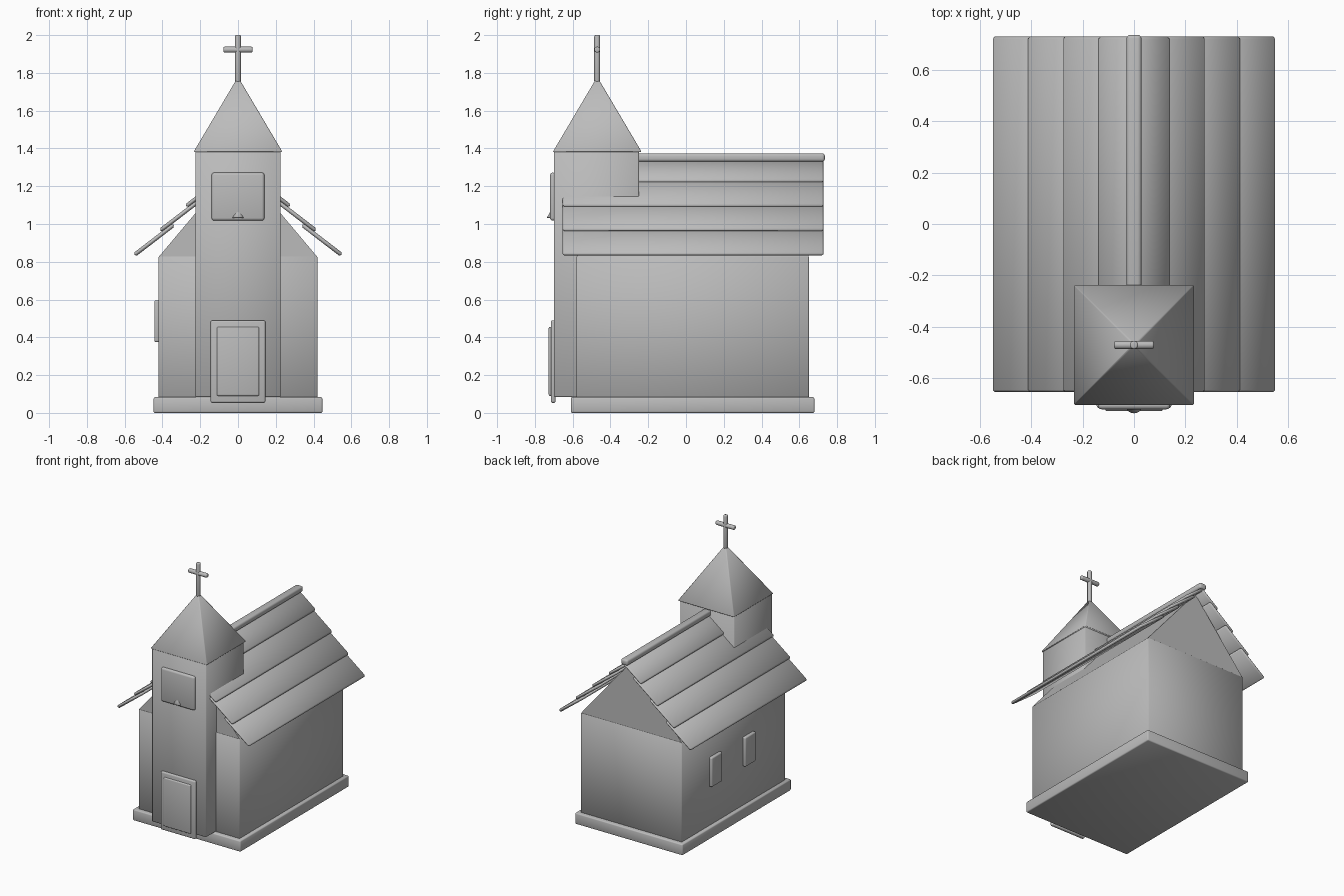
import bpy, bmesh
from math import pi, radians
from mathutils import Matrix, Vector

cube = bpy.data.objects.get("Cube")
if cube:
    bpy.data.objects.remove(cube, do_unlink=True)

grey = bpy.data.materials.new("plain_grey")
grey.use_nodes = True
grey.diffuse_color = (0.5, 0.5, 0.5, 1)
grey.node_tree.nodes["Principled BSDF"].inputs["Base Color"].default_value = (0.5, 0.5, 0.5, 1)


def finish(name, bm, bevel=0.0, segments=1, smooth=True):
    """Round the sharp edges and turn the bmesh into an object."""
    bmesh.ops.recalc_face_normals(bm, faces=bm.faces[:])
    if bevel:
        sharp = [e for e in bm.edges if e.calc_face_angle(0) > radians(35)]
        bmesh.ops.bevel(bm, geom=sharp, offset=bevel, segments=segments,
                        profile=0.5, affect='EDGES', clamp_overlap=True)
    for f in bm.faces:
        f.smooth = smooth
    mesh = bpy.data.meshes.new(name)
    bm.to_mesh(mesh)
    bm.free()
    mesh.materials.append(grey)
    ob = bpy.data.objects.new(name, mesh)
    bpy.context.collection.objects.link(ob)


def box(name, x, y, z, bevel, segments=1, matrix=Matrix()):
    """Box from (min, max) ranges, optionally moved by a matrix."""
    bm = bmesh.new()
    size = Matrix.Diagonal((x[1] - x[0], y[1] - y[0], z[1] - z[0], 1))
    mid = Vector((x[0] + x[1], y[0] + y[1], z[0] + z[1])) / 2
    bmesh.ops.create_cube(bm, size=1, matrix=matrix @ Matrix.Translation(mid) @ size)
    finish(name, bm, bevel, segments)


def cone(name, place, r1, r2, depth, sides, bevel, segments=1, turn=Matrix()):
    bm = bmesh.new()
    bmesh.ops.create_cone(bm, cap_ends=True, segments=sides, radius1=r1, radius2=r2,
                          depth=depth, matrix=Matrix.Translation(place) @ turn)
    finish(name, bm, bevel, segments)


# Plinth, hall and tower
box("plinth", (-.447, .447), (-.61, .68), (0, .083), 0.008, 2)
box("hall", (-.42, .42), (-.58, .65), (.08, .83), 0.004)
box("tower", (-.225, .225), (-.7, -.25), (.085, 1.39), 0.004)

# Gable prism closing the hall under the roof
bm = bmesh.new()
profile = [(-.418, .828), (.418, .828), (0, 1.325)]
face = bm.faces.new([bm.verts.new((x, -.578, z)) for x, z in profile])
back = bmesh.ops.extrude_face_region(bm, geom=[face])["geom"]
bmesh.ops.translate(bm, vec=(0, 1.226, 0),
                    verts=[v for v in back if isinstance(v, bmesh.types.BMVert)])
finish("gable", bm, smooth=False)

# Overlapping roof planks, lowest first
for side, label in ((1, "left"), (-1, "right")):
    for i in range(4):
        edge = Vector((.547 - .137 * i, 0, .836 + .129 * i))
        length = .26 if i < 3 else .18
        tilt = Matrix.Rotation(radians(37.5), 4, 'Y')
        place = Matrix.Scale(side, 4, (1, 0, 0)) @ Matrix.Translation(edge) @ tilt
        box(f"roof_plank_{label}_{i + 1}", (-length, 0), (-.653, .728), (-.01, .012),
            0.009, 1, place)

# Ridge cap
box("ridge_cap", (-.029, .029), (-.3, .735), (1.33, 1.374), 0.014, 3)

# Spire and cross
cone("spire", (0, -.47, 1.577), .235 * 2 ** .5, .006, .39, 4, 0.004, 1,
     Matrix.Rotation(pi / 4, 4, 'Z'))
cone("cross_post", (0, -.47, 1.875), .016, .016, .25, 16, 0.007, 3)
cone("cross_bar", (0, -.47, 1.923), .016, .016, .154, 16, 0.007, 3,
     Matrix.Rotation(pi / 2, 4, 'Y'))

# Front door, bell window and bell
box("door_frame", (-.145, .145), (-.716, -.69), (.053, .49), 0.01, 3)
box("door_panel", (-.112, .112), (-.727, -.69), (.09, .456), 0.008, 3)
box("bell_window", (-.14, .14), (-.72, -.69), (1.018, 1.272), 0.014, 3)
cone("bell", (0, -.7, 1.06), .037, .006, .056, 24, 0.003)

# Two small windows on the right wall
for i, y in enumerate((.26, -.137)):
    box(f"side_window_{i + 1}", (-.443, -.41), (y - .063, y + .063), (.375, .595), 0.009, 3)
